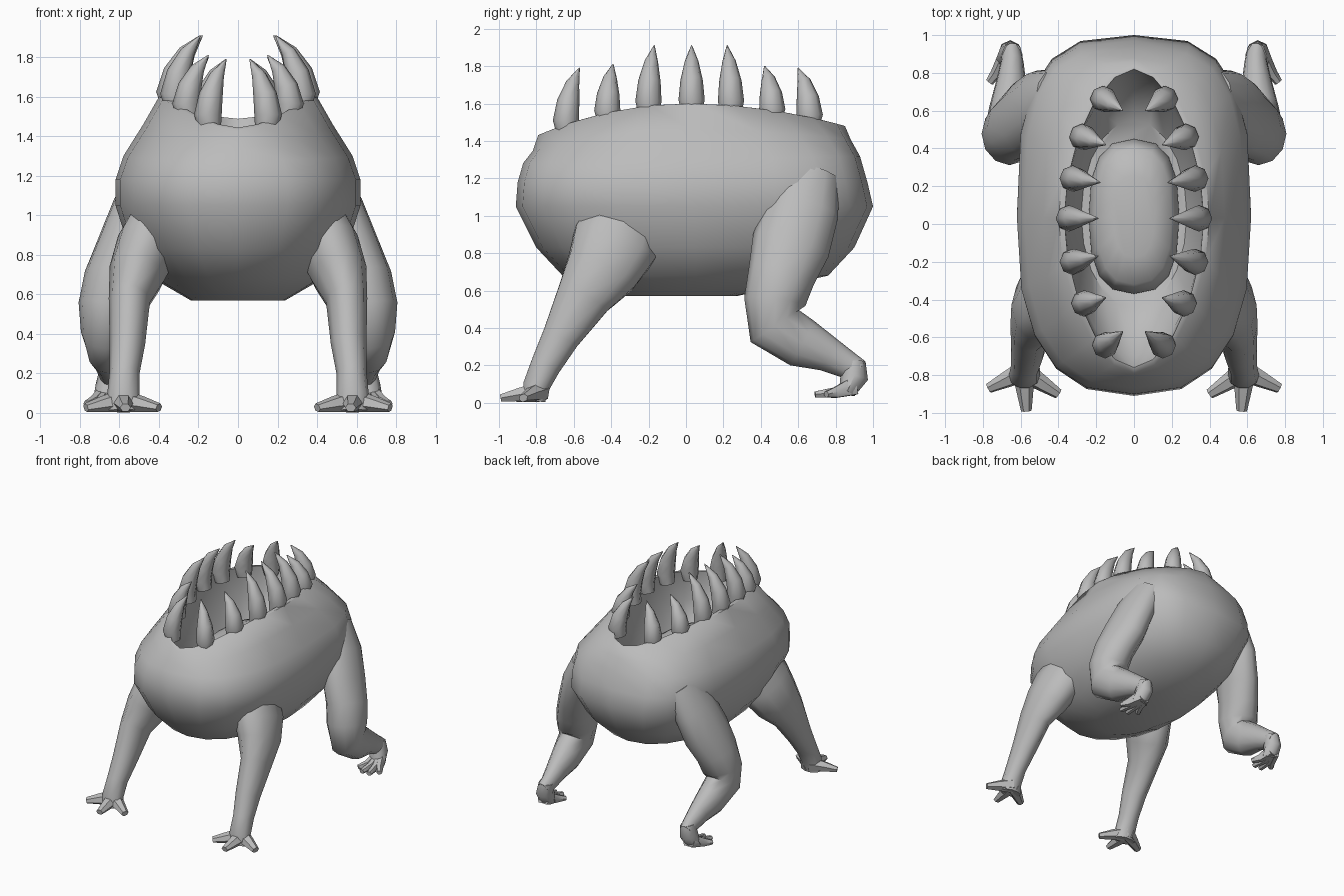
import bpy, bmesh, math
from mathutils import Vector

if "Cube" in bpy.data.objects:
    bpy.data.objects.remove(bpy.data.objects["Cube"])

mat = bpy.data.materials.new("plain grey")
mat.diffuse_color = (0.5, 0.5, 0.5, 1)
mat.use_nodes = True
mat.node_tree.nodes["Principled BSDF"].inputs["Base Color"].default_value = mat.diffuse_color


def loft(name, rings, angle=50):
    """Skin closed rings of points in order and cap both ends."""
    bm = bmesh.new()
    vs = [[bm.verts.new(p) for p in r] for r in rings]
    n = len(vs[0])
    for a, b in zip(vs, vs[1:]):
        for i in range(n):
            j = (i + 1) % n
            bm.faces.new((a[i], a[j], b[j], b[i]))
    bm.faces.new(vs[0])
    bm.faces.new(vs[-1])
    bmesh.ops.recalc_face_normals(bm, faces=bm.faces)
    me = bpy.data.meshes.new(name)
    bm.to_mesh(me)
    bm.free()
    ob = bpy.data.objects.new(name, me)
    bpy.context.collection.objects.link(ob)
    me.materials.append(mat)
    bpy.ops.object.select_all(action='DESELECT')
    ob.select_set(True)
    bpy.context.view_layer.objects.active = ob
    bpy.ops.object.shade_smooth_by_angle(angle=math.radians(angle))
    return ob


def tube(name, path, sides=10):
    """Elliptical tube; path rows are x, y, z, radius across x, radius across the bend."""
    pts = [Vector(p[:3]) for p in path]
    rings = []
    for i, p in enumerate(path):
        t = (pts[min(i + 1, len(pts) - 1)] - pts[max(i - 1, 0)]).normalized()
        u = Vector((1, 0, 0))
        u = (u - t * u.dot(t)).normalized()
        v = t.cross(u)
        rings.append([pts[i] + u * p[3] * math.cos(a) + v * p[4] * math.sin(a)
                      for a in (2 * math.pi * k / sides for k in range(sides))])
    return loft(name, rings)


def oval(z, yf, yb, w, nf=2.0, nb=None, count=20):
    """Superellipse ring with front and back exponents; z may be a function of y."""
    out = []
    for k in range(count):
        a = 2 * math.pi * k / count
        s, c = math.sin(a), math.cos(a)
        n = nf if c < 0 else (nb or nf)
        x = w * math.copysign(abs(s) ** (2 / n), s)
        y = (yf + yb) / 2 + (yb - yf) / 2 * math.copysign(abs(c) ** (2 / n), c)
        out.append((x, y, z(y) if callable(z) else z))
    return out


def rim(y):
    return 1.6 - (0.27 if y < 0 else 0.166) * y * y


# body: outer shell up to the pointed rim, then down the inside of the mouth
loft("body", [
    oval(0.57, -0.35, 0.27, 0.24),
    oval(0.68, -0.66, 0.76, 0.43, 2.2),
    oval(0.83, -0.80, 0.90, 0.55, 2.4, 2.6),
    oval(1.05, -0.91, 1.00, 0.62, 2.6, 3.0),
    oval(1.18, -0.90, 0.97, 0.62, 2.6, 3.1),
    oval(lambda y: 1.30 + 0.02 * y, -0.87, 0.93, 0.58, 2.5, 3.2),
    oval(lambda y: rim(y) - 0.14 + 0.1 * y * y, -0.82, 0.88, 0.48, 2.3, 2.7),
    oval(rim, -0.79, 0.85, 0.40, 1.8),
    oval(rim, -0.76, 0.82, 0.37, 1.8),
    oval(1.32, -0.70, 0.76, 0.36, 1.9),
    oval(1.12, -0.45, 0.55, 0.28),
])

# tongue
loft("tongue", [
    oval(1.0, -0.30, 0.38, 0.20, 2.6, count=16),
    oval(1.15, -0.37, 0.45, 0.24, 2.6, count=16),
    oval(1.23, -0.32, 0.40, 0.20, 2.5, count=16),
    oval(1.27, -0.18, 0.26, 0.11, 2.3, count=16),
], 80)

# teeth: base x, base y, tip x, tip y, tip z
TEETH = [(0.15, -0.64, 0.06, -0.57, 1.79), (0.26, -0.42, 0.15, -0.39, 1.81),
         (0.32, -0.20, 0.19, -0.17, 1.91), (0.34, 0.03, 0.19, 0.03, 1.91),
         (0.32, 0.24, 0.18, 0.22, 1.91), (0.27, 0.46, 0.15, 0.42, 1.80),
         (0.16, 0.66, 0.06, 0.60, 1.79)]

for side, s in (("left", -1), ("right", 1)):
    for i, (bx, by, tx, ty, tz) in enumerate(TEETH):
        z0 = rim(by) - 0.06
        path = []
        for h, lean, r in ((0, .1, .055), (.22, -.03, .07), (.5, .15, .06),
                           (.78, .5, .036), (1, 1, .003)):
            path.append((s * (bx + (tx - bx) * lean), by + (ty - by) * lean,
                         z0 + (tz - z0) * h, r, r))
        tube(f"tooth_{side}_{i + 1}", path, 8)

    # front leg and its three spread toes
    tube(f"front_leg_{side}", [
        (s * .38, -.30, 1.06, .12, .20), (s * .455, -.38, .85, .16, .24),
        (s * .51, -.45, .71, .145, .205),
        (s * .55, -.545, .57, .105, .155), (s * .56, -.67, .35, .09, .105),
        (s * .575, -.75, .20, .076, .085), (s * .58, -.80, .09, .082, .075),
        (s * .58, -.81, .01, .09, .06)])
    for i, (x, y) in enumerate(((.40, -.90), (.57, -.99), (.77, -.87))):
        tube(f"front_toe_{side}_{i + 1}", [
            (s * .585, -.78, .06, .06, .058),
            (s * (.585 + (x - .585) * .5), -.78 + (y + .78) * .5, .045, .045, .042),
            (s * x, y, .026, .028, .022)], 6)

    # hind leg, bent at the knee, with curled-under foot
    tube(f"hind_leg_{side}", [
        (s * .42, .66, 1.22, .11, .16), (s * .51, .62, 1.04, .125, .20),
        (s * .575, .56, .84, .14, .21), (s * .635, .51, .68, .145, .18),
        (s * .66, .475, .54, .148, .165),
        (s * .67, .475, .41, .125, .155), (s * .66, .62, .32, .105, .135),
        (s * .65, .76, .26, .078, .095),
        (s * .645, .86, .205, .06, .075), (s * .65, .93, .17, .05, .06)], 12)
    tube(f"hind_foot_{side}", [
        (s * .645, .90, .22, .055, .06), (s * .655, .90, .14, .065, .075),
        (s * .665, .86, .055, .07, .045)], 8)
    for i, (x, y) in enumerate(((.58, .74), (.645, .69), (.71, .69), (.765, .75))):
        tube(f"hind_toe_{side}_{i + 1}", [
            (s * (.64 + .015 * i), .90, .09, .032, .055),
            (s * (x * .6 + .27), .80, .055, .03, .033),
            (s * x, y, .045, .022, .018)], 6)
